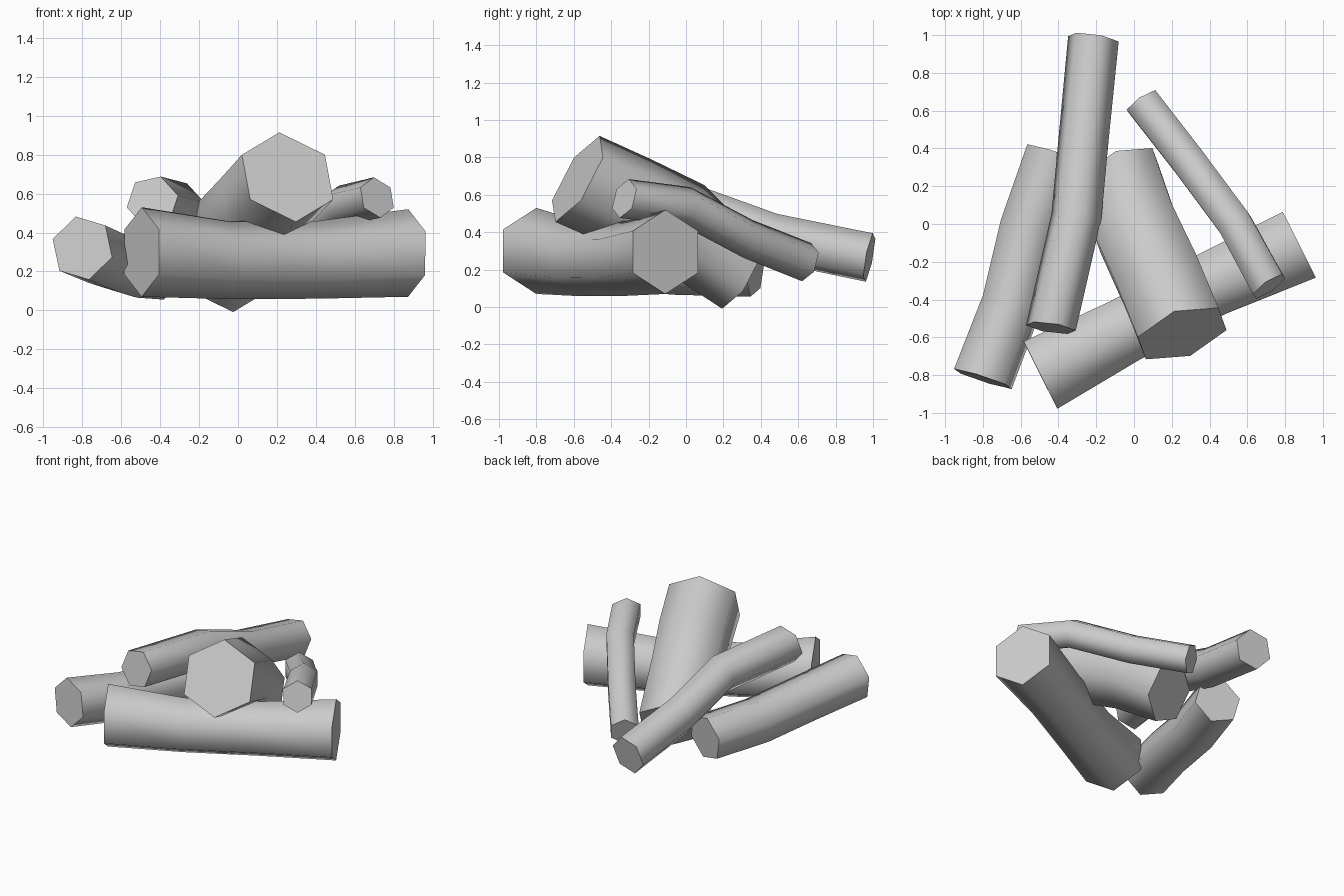
import bpy, bmesh, math
from mathutils import Vector

if "Cube" in bpy.data.objects:
    bpy.data.objects.remove(bpy.data.objects["Cube"])

SIDES = 6


def log(name, rings, twist=0):
    """Bent hexagonal log; each ring is (x, y, z, radius)."""
    axis = (Vector(rings[-1][:3]) - Vector(rings[0][:3])).normalized()
    up = Vector((0, 0, 1))
    up = (up - axis * up.dot(axis)).normalized()
    side = axis.cross(up)
    bm = bmesh.new()
    loops = []
    for x, y, z, r in rings:
        loop = []
        for i in range(SIDES):
            a = math.radians(twist) + math.tau * i / SIDES
            loop.append(bm.verts.new(Vector((x, y, z)) + r * (up * math.cos(a) + side * math.sin(a))))
        loops.append(loop)
    # bark sides
    for lo, hi in zip(loops, loops[1:]):
        for i in range(SIDES):
            j = (i + 1) % SIDES
            bm.faces.new((lo[i], lo[j], hi[j], hi[i])).smooth = True
    # flat sawn ends with sharp rims
    for loop in (loops[0], loops[-1]):
        cap = bm.faces.new(loop)
        for e in cap.edges:
            e.smooth = False
    bmesh.ops.recalc_face_normals(bm, faces=bm.faces[:])
    mesh = bpy.data.meshes.new(name)
    bm.to_mesh(mesh)
    bm.free()
    bpy.context.collection.objects.link(bpy.data.objects.new(name, mesh))


# bottom logs
log("front_log", [(-.495, -.80, .30, .23), (-.05, -.565, .258, .20),
                  (.41, -.32, .26, .20), (.875, -.11, .295, .225)])
log("left_log", [(-.80, -.82, .32, .168), (-.65, -.43, .255, .165),
                 (-.555, -.03, .225, .165), (-.415, .37, .215, .165)], -14)
# leaning logs
log("large_log", [(.255, -.58, .685, .262), (.14, -.30, .56, .26),
                  (.01, -.02, .43, .255), (-.06, .29, .18, .215)])
log("long_log", [(-.44, -.55, .56, .136), (-.305, .04, .525, .136),
                 (-.265, .47, .37, .136), (-.215, .98, .265, .138)], 17)
log("thin_log", [(.715, -.33, .58, .108), (.535, 0, .54, .105),
                 (.29, .33, .365, .105), (.045, .645, .24, .106)])
